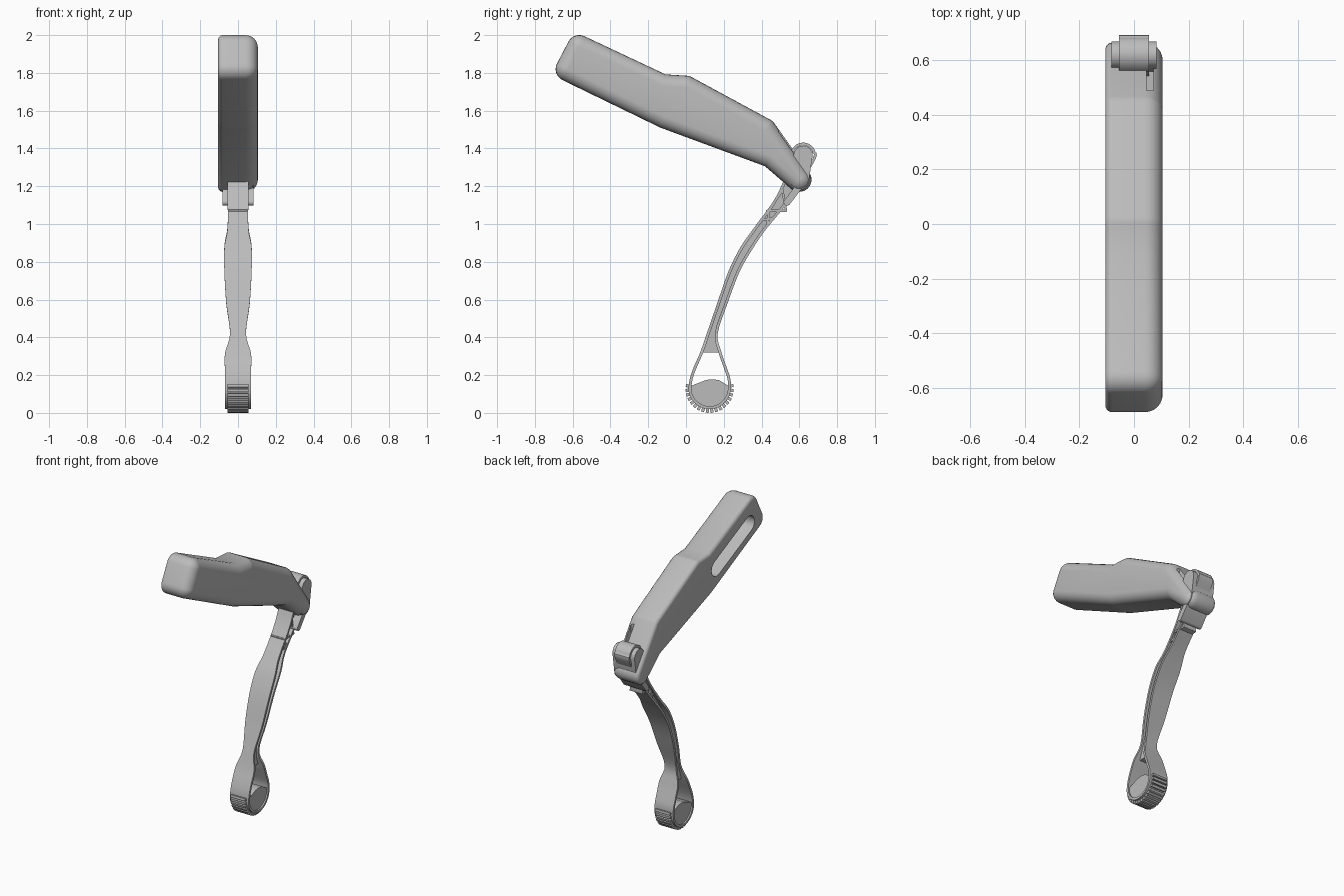
import bpy, bmesh, math
from math import sin, cos, pi, radians
from mathutils import Vector

if "Cube" in bpy.data.objects:
    bpy.data.objects.remove(bpy.data.objects["Cube"])

GREY = (0.5, 0.5, 0.5, 1)
mat = bpy.data.materials.new("plain_grey")
mat.use_nodes = True
mat.diffuse_color = GREY
mat.node_tree.nodes["Principled BSDF"].inputs["Base Color"].default_value = GREY


def loft(name, rings, closed=False):
    """Skin equal rings of 3D points; cap the ends unless closed."""
    bm = bmesh.new()
    rows = [[bm.verts.new(p) for p in r] for r in rings]
    n = len(rows[0])
    pairs = list(zip(rows, rows[1:])) + ([(rows[-1], rows[0])] if closed else [])
    for a, b in pairs:
        for i in range(n):
            j = (i + 1) % n
            bm.faces.new((a[i], a[j], b[j], b[i]))
    if not closed:
        bm.faces.new(rows[0])
        bm.faces.new(rows[-1])
    bmesh.ops.recalc_face_normals(bm, faces=bm.faces)
    me = bpy.data.meshes.new(name)
    bm.to_mesh(me)
    bm.free()
    ob = bpy.data.objects.new(name, me)
    bpy.context.collection.objects.link(ob)
    me.materials.append(mat)
    return ob


def prism(name, pts, x0, x1):
    return loft(name, [[(x, y, z) for y, z in pts] for x in (x0, x1)])


def outline(core, d, steps=8):
    """Grow a counter-clockwise polygon by d with round outer corners."""
    pts, n = [], len(core)
    for i, (y, z) in enumerate(core):
        (py, pz), (ny, nz) = core[i - 1], core[(i + 1) % n]
        a1 = math.atan2(py - y, z - pz)
        a2 = math.atan2(y - ny, nz - z)
        turn = (a2 - a1) % (2 * pi)
        if turn > pi + 0.01:
            turn -= 2 * pi
            a, r = a1 + turn / 2, d / cos(turn / 2)
            pts.append((y + r * cos(a), z + r * sin(a)))
        else:
            for k in range(steps + 1):
                a = a1 + turn * k / steps
                pts.append((y + d * cos(a), z + d * sin(a)))
    return pts


def smooth_path(p, closed=False, steps=4):
    """Catmull-Rom curve through the points."""
    p = [Vector(v) for v in p]
    n, out = len(p), []
    get = (lambda i: p[i % n]) if closed else (lambda i: p[max(0, min(n - 1, i))])
    for i in range(n if closed else n - 1):
        a, b, c, d = (get(i + k) for k in (-1, 0, 1, 2))
        for s in range(steps):
            t = s / steps
            out.append(0.5 * (2 * b + (c - a) * t + (2 * a - 5 * b + 4 * c - d) * t * t
                              + (3 * b - a - 3 * c + d) * t ** 3))
    return out if closed else out + [p[-1]]


def arc(cy, cz, r, a0, a1, n, w):
    angles = [radians(a0 + (a1 - a0) * k / (n - 1)) for k in range(n)]
    return [(cy + r * cos(a), cz + r * sin(a), w) for a in angles]


def cut(ob, cutter):
    mod = ob.modifiers.new("cut", 'BOOLEAN')
    mod.object, mod.solver = cutter, 'EXACT'
    bpy.context.view_layer.objects.active = ob
    bpy.ops.object.modifier_apply(modifier=mod.name)
    bpy.data.objects.remove(cutter)


# Handle body: rounded shell, softer on its +x side
core = [(-.625, 1.82), (-.11, 1.57), (.451, 1.363), (.6, 1.235),
        (.415, 1.495), (0, 1.72), (-.125, 1.728), (-.565, 1.935)]
R, r, W, N = .065, .025, .105, 6
levels = []
for k in range(N + 1):
    a = pi / 2 * k / N
    levels.append((-W + r - r * cos(a), R - r + r * sin(a)))
for k in range(N + 1):
    a = pi / 2 * k / N
    levels.append((W - R + R * sin(a), max(R * cos(a), .003)))
body = loft("handle_body", [[(x, y, z) for y, z in outline(core, d)] for x, d in levels])

# Finger slot on the -x side and a notch beside the pivot
cut(body, prism("slot_cutter", outline([(-.53, 1.83), (-.18, 1.665)], .055), -.2, .03))
cut(body, prism("notch_cutter", [(.49, 1.3), (.6, 1.3), (.6, 1.55), (.49, 1.55)], .045, .071))

# Arm: front and back edges as (y, z, half width)
front = [(.02, .18, .07), (.04, .24, .07), (.075, .32, .068), (.11, .42, .042),
         (.165, .58, .062), (.225, .75, .072), (.29, .88, .072), (.36, .98, .055),
         (.48, 1.15, .055), (.556, 1.34, .055)]
back = [(.235, .18, .07), (.212, .25, .07), (.188, .32, .068), (.168, .42, .042),
        (.22, .58, .062), (.285, .75, .072), (.36, .88, .072), (.43, .98, .055),
        (.56, 1.14, .055), (.684, 1.34, .055)]
WY, WZ = .125, .127
loop = (front + arc(.62, 1.365, .066, 160, 20, 7, .055) + back[::-1]
        + arc(WY, WZ + .005, .112, -5, -175, 10, .07))
path = smooth_path(loop, closed=True)
T, rings = .015, []
for i, p in enumerate(path):
    t = path[(i + 1) % len(path)] - path[i - 1]
    inward = Vector((t.y, -t.x)).normalized() * T
    y, z, w = p
    iy, iz = y + inward.x, z + inward.y
    rings.append([(-w, y, z), (w, y, z), (w, iy, iz), (-w, iy, iz)])
loft("arm_flange", rings, closed=True)

# Recessed web between the flanges
H = .03
rings = []
for f, b in zip(smooth_path(front[2:]), smooth_path(back[2:])):
    m = (b - f).normalized() * .006
    f, b = f + m, b - m
    rings.append([(-H, f.x, f.y), (H, f.x, f.y), (H, b.x, b.y), (-H, b.x, b.y)])
loft("arm_web", rings)

# Truss ribs near the pivot
ribs = [((.40, 1.02), (.46, 1.03)), ((.43, 1.07), (.53, 1.07)),
        ((.53, 1.07), (.51, 1.18)), ((.44, 1.07), (.51, 1.18)), ((.43, 1.0), (.44, 1.07))]
for i, rib in enumerate(ribs):
    prism(f"arm_rib_{i + 1}", outline(rib, .006, 3), -.048, .048)

# Pivot boss and stop bar
prism("pivot_boss", outline([(.6, 1.23), (.62, 1.365)], .05), -.083, .083)
prism("stop_bar", outline([(.535, 1.115), (.6, 1.2)], .018), -.083, .083)

# Grip foot: domed disc inside the lower loop
disc = [(y, z) for y, z, w in arc(WY, WZ + .005, .104, -185, 5, 25, 0)]
disc += [(.2, .158), (.175, .173), (.14, .178), (.105, .174), (.075, .162)]
prism("foot_disc", disc, -.06, .06)

# Ribbed tread around the foot
for i in range(18):
    a = radians(172 + i * 196 / 17)
    c, s = cos(a), sin(a)
    tooth = [(WY + q * c - h * s, WZ + q * s + h * c)
             for q, h in ((.105, -.008), (.127, -.008), (.127, .008), (.105, .008))]
    prism(f"tread_{i + 1}", tooth, -.055, .055)

# Smooth shading with sharp edges kept
bpy.ops.object.select_all(action='DESELECT')
for ob in bpy.context.collection.objects:
    if ob.type == 'MESH':
        ob.select_set(True)
        bpy.context.view_layer.objects.active = ob
bpy.ops.object.shade_smooth_by_angle(angle=radians(35))
